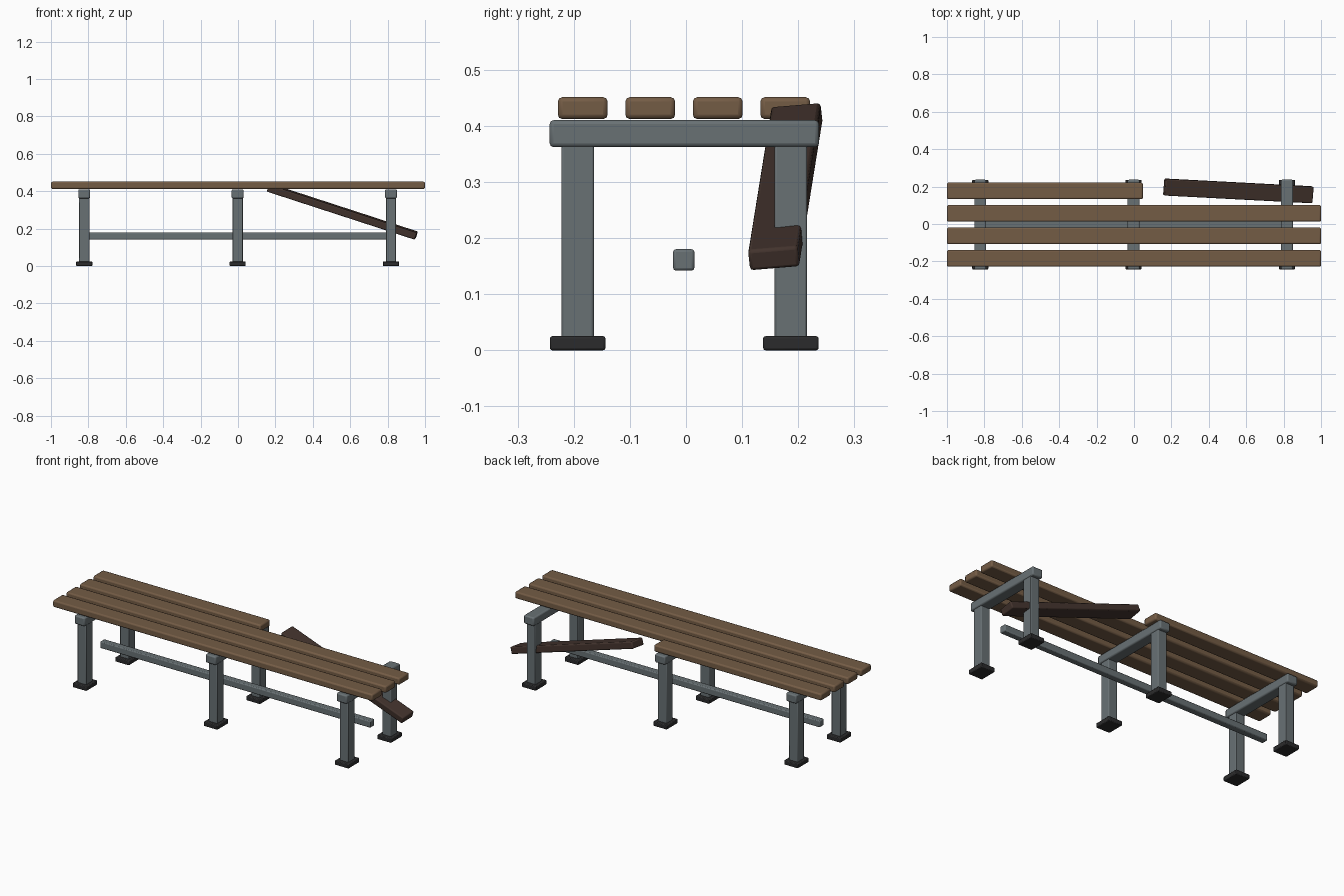
import bpy
from math import radians

cube = bpy.data.objects.get("Cube")
if cube:
    bpy.data.objects.remove(cube, do_unlink=True)


def material(name, rgb):
    mat = bpy.data.materials.new(name)
    mat.use_nodes = True
    colour = (*rgb, 1)
    mat.diffuse_color = colour
    mat.node_tree.nodes["Principled BSDF"].inputs["Base Color"].default_value = colour
    return mat


wood = material("brown wood", (0.175, 0.107, 0.06))
dark_wood = material("dark wood", (0.055, 0.033, 0.026))
metal = material("grey metal", (0.14, 0.165, 0.175))
rubber = material("black rubber", (0.024, 0.024, 0.025))


def beam(name, centre, size, mat, bevel, rotation=(0, 0, 0)):
    """Box with softly rounded edges."""
    bpy.ops.mesh.primitive_cube_add(size=1, location=centre)
    obj = bpy.context.object
    obj.name = name
    obj.scale = size
    bpy.ops.object.transform_apply(location=False, rotation=False, scale=True)
    obj.rotation_euler = [radians(a) for a in rotation]
    obj.data.materials.append(mat)
    mod = obj.modifiers.new("rounded edges", "BEVEL")
    mod.width = bevel
    mod.segments = 2
    bpy.ops.object.shade_smooth_by_angle(angle=radians(40))
    return obj


# Seat slats: three full length, the rear one broken short
plank = (0.089, 0.039)
for i in range(4):
    right_end = 0.047 if i == 3 else 1
    beam(f"seat_slat_{i + 1}", ((right_end - 1) / 2, -0.184 + i * 0.1203, 0.4315),
         (right_end + 1, *plank), wood, 0.008)

# Fallen piece of the rear slat, leaning on the frame
beam("fallen_slat", (0.558, 0.177, 0.2915), (0.832, *plank), dark_wood, 0.006,
     (5, 18, -3))

# Three trestles, each with a crossbar, two legs and two feet
for side, x in (("right", -0.822), ("middle", -0.002), ("left", 0.818)):
    beam(f"{side}_crossbar", (x, -0.003, 0.386), (0.064, 0.48, 0.048), metal, 0.007)
    for end, y in (("front", -0.193), ("back", 0.187)):
        beam(f"{side}_{end}_leg", (x, y, 0.195), (0.055, 0.058, 0.36), metal, 0.004)
        beam(f"{side}_{end}_foot", (x, y, 0.0125), (0.086, 0.099, 0.025), rubber, 0.004)

# Long rail tying the trestles together
beam("stretcher_rail", (-0.002, -0.004, 0.161), (1.69, 0.038, 0.038), metal, 0.005)
